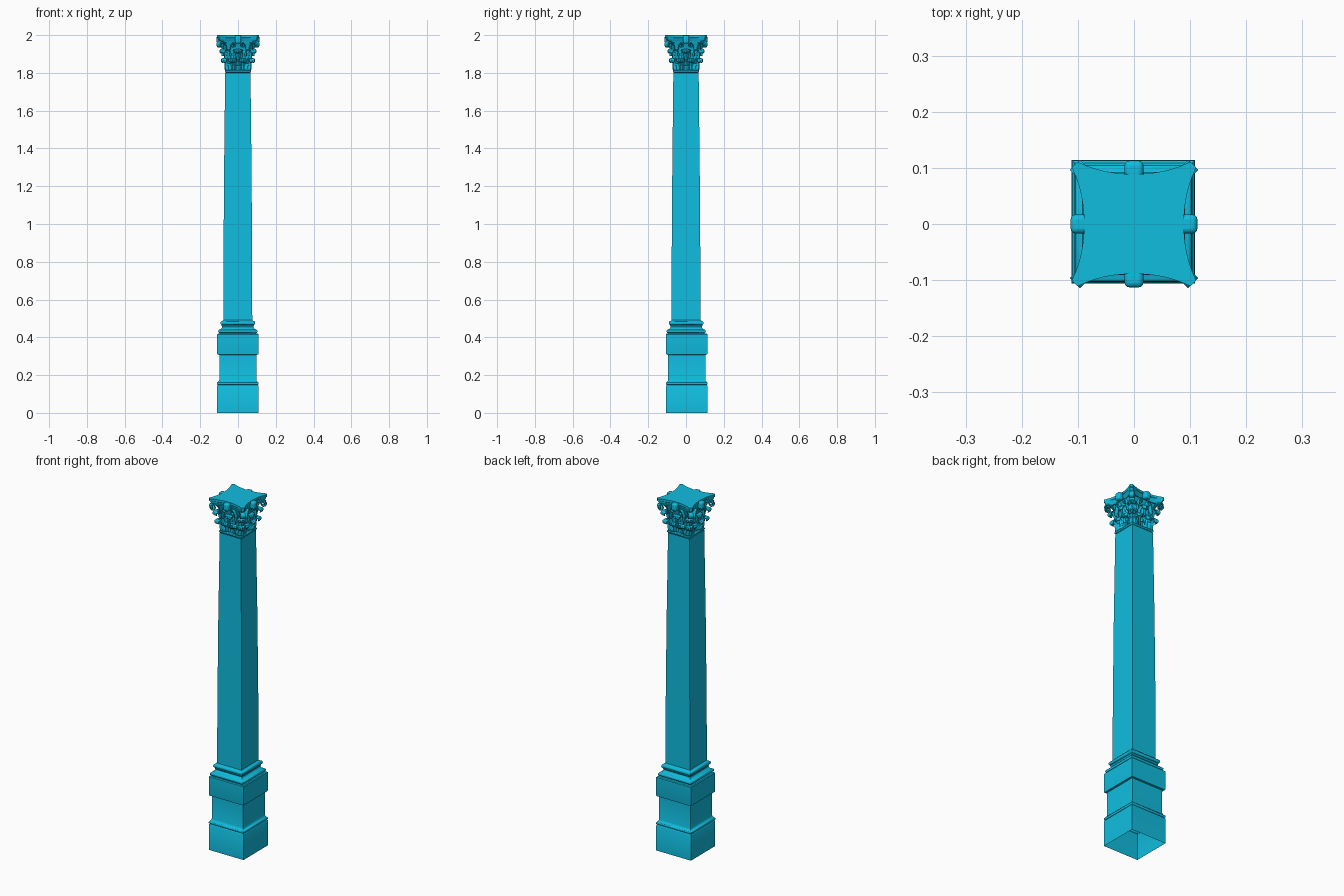
import bpy, bmesh, math
from mathutils import Vector, Matrix
from mathutils.geometry import interpolate_bezier

if "Cube" in bpy.data.objects:
    bpy.data.objects.remove(bpy.data.objects["Cube"])

mat = bpy.data.materials.new("cyan_stone")
mat.diffuse_color = (0.005, 0.51, 0.74, 1)
mat.use_nodes = True
mat.node_tree.nodes["Principled BSDF"].inputs["Base Color"].default_value = mat.diffuse_color


def finish(name, bm, angle=35, thick=0, bevel=0):
    bmesh.ops.recalc_face_normals(bm, faces=bm.faces)
    me = bpy.data.meshes.new(name)
    bm.to_mesh(me)
    bm.free()
    ob = bpy.data.objects.new(name, me)
    bpy.context.collection.objects.link(ob)
    me.materials.append(mat)
    if thick:
        m = ob.modifiers.new("thickness", 'SOLIDIFY')
        m.thickness, m.offset = thick, 0
    if bevel:
        m = ob.modifiers.new("bevel", 'BEVEL')
        m.width, m.segments = bevel, 3
    bpy.ops.object.select_all(action='DESELECT')
    bpy.context.view_layer.objects.active = ob
    ob.select_set(True)
    bpy.ops.object.shade_smooth_by_angle(angle=math.radians(angle))
    return ob


def loft(name, rings, cap=False):
    bm = bmesh.new()
    loops = [[bm.verts.new(p) for p in r] for r in rings]
    n = len(loops[0])
    for a, b in zip(loops, loops[1:]):
        for i in range(n):
            j = (i + 1) % n
            bm.faces.new((a[i], a[j], b[j], b[i]))
    if cap:
        bm.faces.new(loops[-1])
        bm.faces.new(loops[0])
    return finish(name, bm)


def square_loft(name, profile, cx=0, cy=0):
    return loft(name, [[(cx + sx * r, cy + sy * r, z) for sx, sy in
                        ((-1, -1), (1, -1), (1, 1), (-1, 1))] for r, z in profile])


def torus(r, z0, z1, bulge, n=6):
    """Half-round moulding profile."""
    return [(r + bulge * math.sin(math.pi * i / n),
             (z0 + z1) / 2 - (z1 - z0) / 2 * math.cos(math.pi * i / n)) for i in range(n + 1)]


# Pedestal, open underneath
square_loft("pedestal", [(0.109, 0), (0.109, 0.143), (0.107, 0.146)]
            + torus(0.105, 0.148, 0.163, 0.005)
            + [(0.1, 0.17), (0.098, 0.176), (0.098, 0.307), (0.108, 0.309),
               (0.109, 0.313), (0.109, 0.416), (0.105, 0.42), (0.07, 0.422)], -0.001, 0.004)
# Attic base mouldings
square_loft("base_mouldings", [(0.096, 0.42)] + torus(0.097, 0.423, 0.441, 0.007)
            + [(0.092, 0.443), (0.086, 0.448), (0.083, 0.456), (0.086, 0.463)]
            + torus(0.085, 0.466, 0.486, 0.007) + [(0.081, 0.488), (0.076, 0.492)], -0.001, 0.001)
# Tapered square shaft with necking ring
square_loft("shaft", [(0.0765, 0.48), (0.076, 0.8), (0.0725, 1.3), (0.067, 1.80)], -0.001)
square_loft("necking", [(0.064, 1.8)] + torus(0.066, 1.802, 1.814, 0.004) + [(0.06, 1.816)])
# Capital bell
square_loft("bell", [(0.06, 1.81), (0.06, 1.87), (0.063, 1.91), (0.071, 1.945), (0.082, 1.97)])


# Abacus with concave sides and clipped corners
def abacus_ring(s, z):
    pts = []
    for k in range(4):
        rot = Matrix.Rotation(k * math.pi / 2, 3, 'Z')
        for i in range(13):
            t = -1 + i / 6
            pts.append(rot @ Vector((0.101 * t * s, -(0.089 + 0.022 * abs(t) ** 2.2) * s, z)))
    return pts


loft("abacus", [abacus_ring(s, z) for s, z in
                ((0.88, 1.962), (0.9, 1.97), (0.95, 1.976), (0.97, 1.981),
                 (0.97, 1.984), (1.0, 1.987), (1.0, 2.0))], cap=True)


def path(*p):
    """Smooth path of chained Bezier segments in (outward, up)."""
    out = []
    for i in range(0, len(p) - 1, 3):
        seg = interpolate_bezier(*[Vector((a, b, 0)) for a, b in p[i:i + 4]], 12)
        out += seg if not out else seg[1:]
    return [(v.x, v.y) for v in out]


def spiral(r, z, rad, turns, start, n=30):
    return [(r + rad * (1 - 0.75 * i / n) * math.cos(start - turns * 2 * math.pi * i / n),
             z + rad * (1 - 0.75 * i / n) * math.sin(start - turns * 2 * math.pi * i / n))
            for i in range(n + 1)]


def foliage(name, pts, width, placements, lobes=0, fold=0.2, thick=0.004, taper=0.5):
    """Leaf or ribbon swept along a path; placements = (angle, sideways shift)."""
    bm = bmesh.new()
    n, m = len(pts), 10
    for ang, shift in placements:
        rot = Matrix.Rotation(ang, 3, 'Z')
        grid = []
        for i, (r, z) in enumerate(pts):
            v = i / (n - 1)
            w = width * (1 - taper * v ** 3)
            if lobes:
                w *= 0.72 + 0.28 * abs(math.sin(math.pi * lobes * v + 0.6))
            row = []
            for j in range(m + 1):
                u = -1 + 2 * j / m
                rib = 0.003 * math.cos(u * math.pi * 3) if lobes else 0
                back = fold * w * abs(u) ** 1.3
                p = Vector((shift + u * w, -(r - back + rib),
                            z - (0.25 * w * u * u * v if lobes else 0)))
                row.append(bm.verts.new(rot @ p))
            grid.append(row)
        for a, b in zip(grid, grid[1:]):
            for j in range(m):
                bm.faces.new((a[j], a[j + 1], b[j + 1], b[j]))
    return finish(name, bm, 60, thick)


sides = [k * math.pi / 2 for k in range(4)]
corners = [a + math.pi / 4 for a in sides]

# Lower tier of leaves: a pair on each side, one on each corner
low = path((0.062, 1.814), (0.063, 1.84), (0.064, 1.872), (0.077, 1.874),
           (0.086, 1.875), (0.089, 1.864), (0.083, 1.856))
foliage("lower_side_leaves", low, 0.026, [(a, s) for a in sides for s in (-0.029, 0.029)], lobes=4)
low_c = path((0.09, 1.814), (0.091, 1.84), (0.093, 1.874), (0.108, 1.876),
             (0.119, 1.876), (0.122, 1.864), (0.114, 1.856))
foliage("lower_corner_leaves", low_c, 0.024, [(a, 0) for a in corners], lobes=4, fold=0.8)

# Upper tier of leaves
up = path((0.064, 1.84), (0.064, 1.88), (0.068, 1.922), (0.082, 1.924),
          (0.092, 1.925), (0.096, 1.914), (0.09, 1.905))
foliage("upper_side_leaves", up, 0.027, [(a, 0) for a in sides], lobes=5)
up_c = path((0.092, 1.85), (0.092, 1.885), (0.1, 1.924), (0.116, 1.926),
            (0.129, 1.926), (0.133, 1.914), (0.124, 1.906))
foliage("upper_corner_leaves", up_c, 0.027, [(a, 0) for a in corners], lobes=5, fold=0.7)

# Corner volutes under the abacus horns
vol = path((0.09, 1.89), (0.093, 1.93), (0.105, 1.966), (0.131, 1.968))
vol += spiral(0.131, 1.95, 0.018, 1.4, math.pi / 2)[1:]
foliage("corner_volutes", vol, 0.013, [(a, 0) for a in corners], fold=0, thick=0.005, taper=0.2)

# Small scrolls facing outward, mirrored on each side
bm = bmesh.new()
for a in sides:
    rot = Matrix.Rotation(a, 3, 'Z')
    for s in (-1, 1):
        line = path((0.045, 1.89), (0.043, 1.92), (0.038, 1.955), (0.027, 1.958))
        line += [(0.054 - x, z) for x, z in spiral(0.027, 1.945, 0.013, 1.3, math.pi / 2)[1:]]
        rows = [[bm.verts.new(rot @ Vector((s * x, -y, z))) for y in (0.06, 0.088)]
                for x, z in line]
        for p, q in zip(rows, rows[1:]):
            bm.faces.new((p[0], p[1], q[1], q[0]))
finish("side_scrolls", bm, 60, 0.005)

# Flower block at the middle of each abacus side
bm = bmesh.new()
for a in sides:
    bmesh.ops.create_cube(bm, size=1, matrix=Matrix.Rotation(a, 4, 'Z')
                          @ Matrix.Translation((0, -0.097, 1.977))
                          @ Matrix.Diagonal((0.034, 0.032, 0.042, 1)))
finish("abacus_flowers", bm, 50, bevel=0.009)
